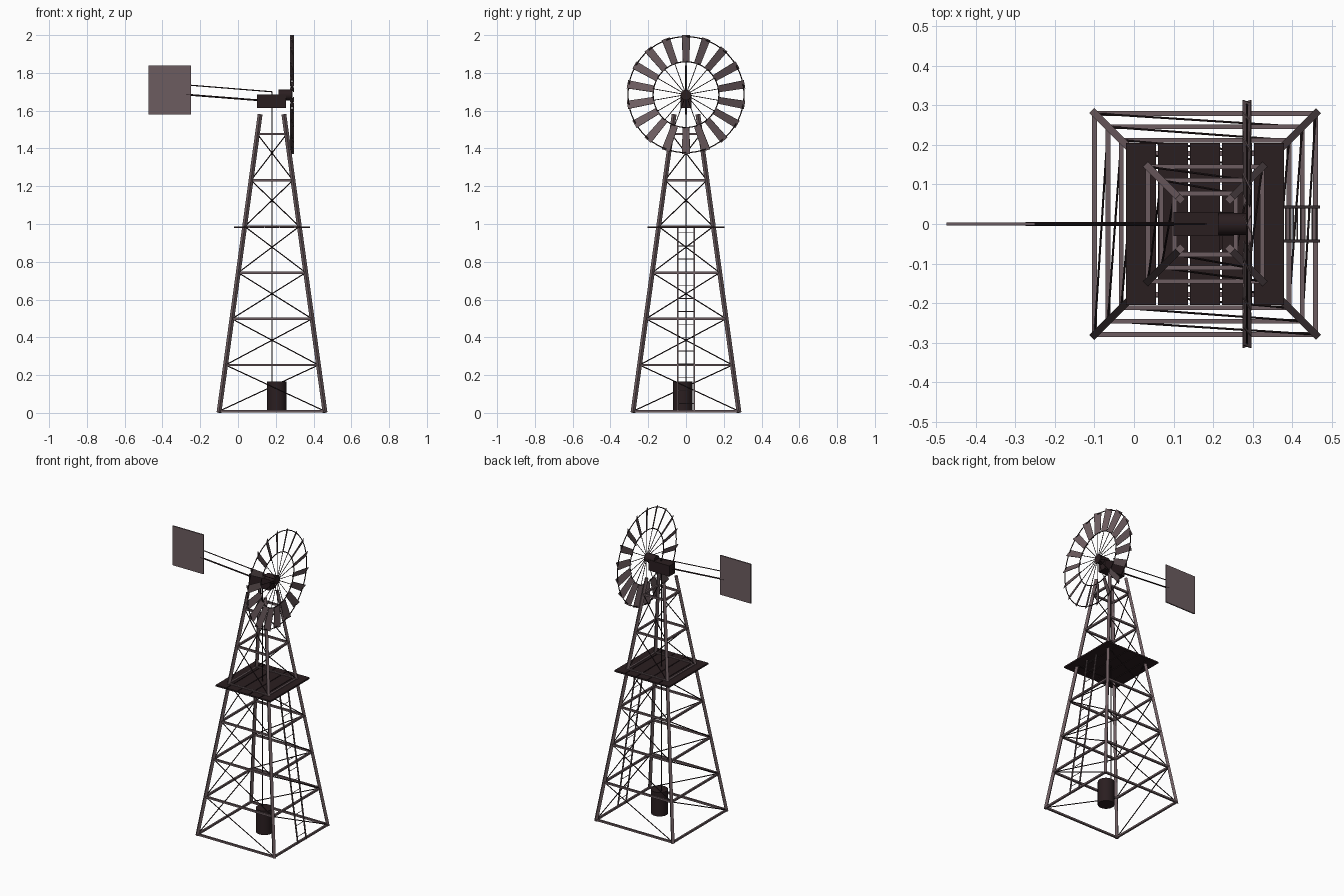
import bpy, bmesh, math
from mathutils import Vector, Matrix

cube = bpy.data.objects.get("Cube")
if cube:
    bpy.data.objects.remove(cube, do_unlink=True)


def material(name, rgb):
    m = bpy.data.materials.new(name)
    m.use_nodes = True
    m.diffuse_color = (*rgb, 1)
    m.node_tree.nodes["Principled BSDF"].inputs["Base Color"].default_value = (*rgb, 1)
    return m


STEEL = material("weathered steel", (0.15, 0.107, 0.115))
DARK = material("dark iron", (0.023, 0.013, 0.0145))

CX = 0.18                      # tower axis
HUB = Vector((0.286, 0, 1.685))  # wheel centre


def finish(name, bm, mat, smooth=False):
    mesh = bpy.data.meshes.new(name)
    bm.to_mesh(mesh)
    bm.free()
    mesh.materials.append(mat)
    ob = bpy.data.objects.new(name, mesh)
    bpy.context.collection.objects.link(ob)
    if smooth:
        bpy.ops.object.select_all(action='DESELECT')
        ob.select_set(True)
        bpy.context.view_layer.objects.active = ob
        bpy.ops.object.shade_smooth_by_angle(angle=math.radians(40))


def box(bm, centre, size):
    bmesh.ops.create_cube(bm, size=1, matrix=Matrix.Translation(centre) @ Matrix.Diagonal((*size, 1)))


def along(a, b):
    a, b = Vector(a), Vector(b)
    rot = (b - a).to_track_quat('Z', 'Y').to_matrix().to_4x4()
    return Matrix.Translation((a + b) / 2) @ rot, (b - a).length


def bar(bm, a, b, w):
    mat, length = along(a, b)
    bmesh.ops.create_cube(bm, size=1, matrix=mat @ Matrix.Diagonal((w, w, length, 1)))


def rod(bm, a, b, r, sides=8):
    mat, length = along(a, b)
    bmesh.ops.create_cone(bm, cap_ends=True, segments=sides, radius1=r, radius2=r, depth=length, matrix=mat)


def corner(i, z):
    half = 0.281 - 0.138 * z
    sx, sy = ((-1, -1), (1, -1), (1, 1), (-1, 1))[i % 4]
    return Vector((CX + sx * half, sy * half, z))


# Tower: legs, level frames and one diagonal brace per panel
levels = [0.009 + 0.2445 * k for k in range(7)]
legs, frames, braces = bmesh.new(), bmesh.new(), bmesh.new()
for i in range(4):
    bar(legs, corner(i, 0.002), corner(i, 1.58), 0.018)
    for z in levels:
        bar(frames, corner(i, z), corner(i + 1, z), 0.012)
    for lo, hi in zip(levels, levels[1:]):
        rod(braces, corner(i + 1, lo), corner(i, hi), 0.003, 6)
finish("tower_legs", legs, STEEL)
finish("tower_frames", frames, STEEL)
finish("tower_braces", braces, DARK)

# Platform boards
bm = bmesh.new()
for k in range(-2, 3):
    box(bm, (CX + 0.081 * k, 0, 0.983), (0.076, 0.409, 0.01))
finish("platform_boards", bm, DARK)

# Ladder on the +x face
def ladder_x(z):
    return 0.468 - 0.138 * z

bm = bmesh.new()
for y in (-0.043, 0.043):
    bar(bm, (ladder_x(0), y, 0.005), (ladder_x(0.98), y, 0.98), 0.007)
for k in range(14):
    z = 0.05 + 0.0695 * k
    rod(bm, (ladder_x(z), -0.043, z), (ladder_x(z), 0.043, z), 0.002, 6)
finish("ladder", bm, STEEL)

# Pump cylinder and its rod
bm = bmesh.new()
rod(bm, (0.205, -0.017, 0.008), (0.205, -0.017, 0.166), 0.051, 24)
finish("pump_cylinder", bm, DARK, True)
bm = bmesh.new()
rod(bm, (CX, 0, 0.16), (CX, 0, 1.63), 0.003)
finish("pump_rod", bm, DARK, True)

# Head: gearbox and hub
bm = bmesh.new()
box(bm, (0.177, 0, 1.65), (0.153, 0.06, 0.07))
finish("gearbox", bm, DARK)
bm = bmesh.new()
rod(bm, (0.214, 0, HUB.z - 0.002), (0.288, 0, HUB.z - 0.002), 0.028, 24)
finish("wheel_hub", bm, DARK, True)

# Wheel: blades, spokes and two rims
COUNT, PITCH = 18, math.radians(25)
axis = Vector((1, 0, 0))
blades, spokes = bmesh.new(), bmesh.new()
for k in range(COUNT):
    a = math.tau * k / COUNT
    out = Vector((0, math.sin(a), math.cos(a)))
    tangent = axis.cross(out)
    width = tangent * math.cos(PITCH) + axis * math.sin(PITCH)
    thick = (axis * math.cos(PITCH) - tangent * math.sin(PITCH)) * 0.0015
    rings = []
    for s in (-1, 1):
        rings.append([blades.verts.new(HUB + out * r + width * w * e + thick * s)
                      for r, w, e in ((0.172, 0.019, -1), (0.172, 0.019, 1),
                                      (0.315, 0.024, 1), (0.315, 0.024, -1))])
    back, front = rings
    blades.faces.new(front)
    blades.faces.new(back[::-1])
    for j in range(4):
        n = (j + 1) % 4
        blades.faces.new((back[j], back[n], front[n], front[j]))
    rod(spokes, HUB + out * 0.02, HUB + out * 0.176, 0.002, 6)
bmesh.ops.recalc_face_normals(blades, faces=blades.faces[:])
finish("wheel_blades", blades, STEEL)
finish("wheel_spokes", spokes, DARK)
for name, radius in (("outer_rim", 0.307), ("inner_rim", 0.174)):
    bpy.ops.mesh.primitive_torus_add(location=HUB, rotation=(0, math.pi / 2, 0), major_radius=radius,
                                     minor_radius=0.003, major_segments=72, minor_segments=6)
    rim = bpy.context.object
    rim.name = name
    rim.data.materials.append(DARK)

# Tail: vane and two booms
bm = bmesh.new()
box(bm, (-0.3625, 0, 1.71), (0.225, 0.008, 0.26))
finish("tail_vane", bm, STEEL)
bm = bmesh.new()
rod(bm, (-0.275, 0, 1.685), (0.11, 0, 1.655), 0.0047)
rod(bm, (-0.255, 0, 1.735), (0.18, 0, 1.70), 0.003)
bar(bm, (0.18, 0, 1.68), (0.18, 0, 1.702), 0.006)
finish("tail_booms", bm, DARK)
